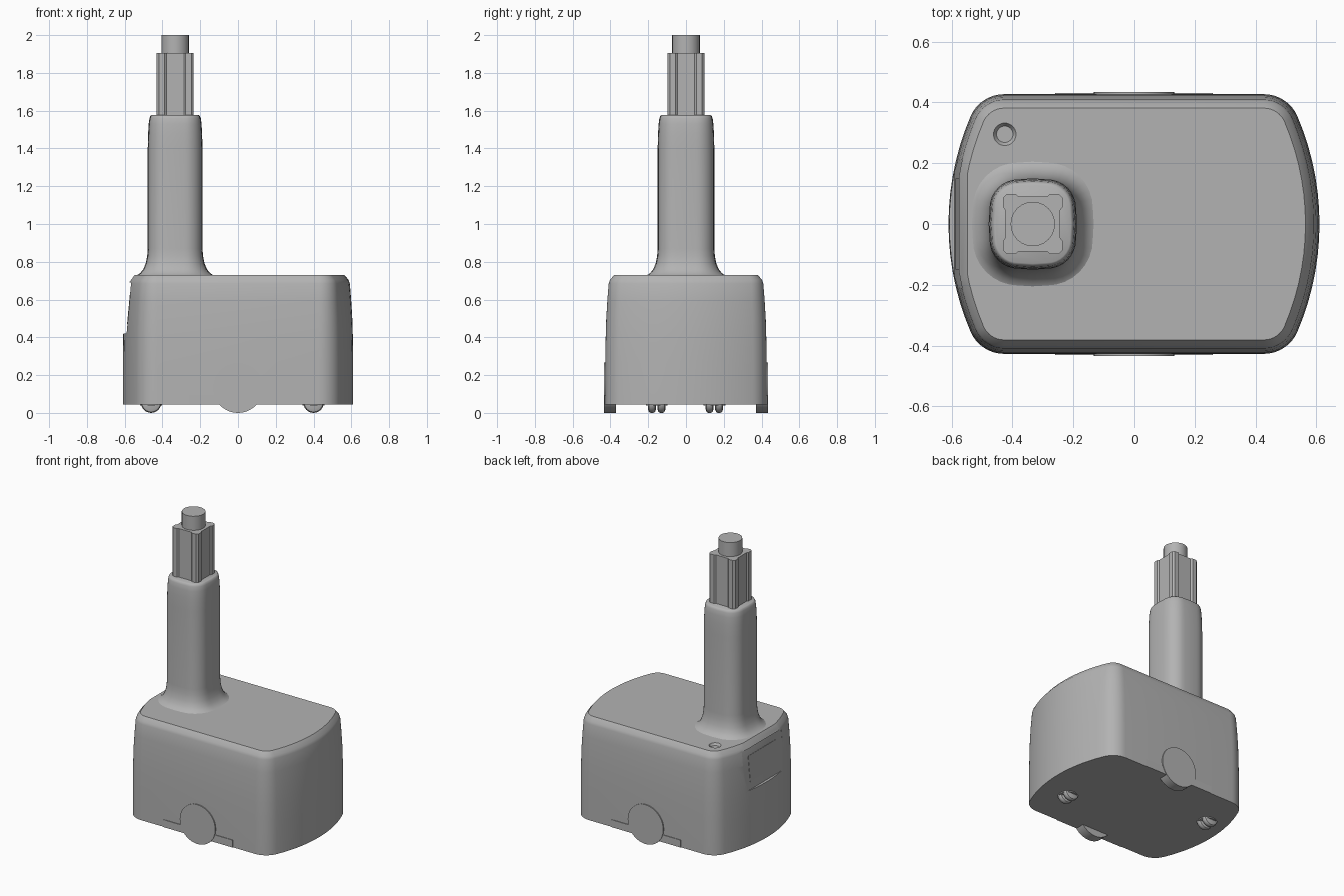
import bpy, bmesh, math
from math import sin, cos, pi

if "Cube" in bpy.data.objects:
    bpy.data.objects.remove(bpy.data.objects["Cube"])

grey = bpy.data.materials.new("light grey")
grey.diffuse_color = (0.45, 0.45, 0.45, 1)
grey.use_nodes = True
grey.node_tree.nodes["Principled BSDF"].inputs["Base Color"].default_value = grey.diffuse_color


def add_object(name, bm, smooth=None):
    bmesh.ops.recalc_face_normals(bm, faces=bm.faces)
    mesh = bpy.data.meshes.new(name)
    bm.to_mesh(mesh)
    bm.free()
    mesh.materials.append(grey)
    ob = bpy.data.objects.new(name, mesh)
    bpy.context.collection.objects.link(ob)
    if smooth:
        shade(ob, smooth)
    return ob


def shade(ob, degrees):
    bpy.ops.object.select_all(action='DESELECT')
    ob.select_set(True)
    bpy.context.view_layer.objects.active = ob
    bpy.ops.object.shade_smooth_by_angle(angle=math.radians(degrees))


def loft(name, rings, smooth=None):
    """Skin a stack of equal-length closed rings and cap both ends."""
    bm = bmesh.new()
    loops = [[bm.verts.new(p) for p in ring] for ring in rings]
    n = len(loops[0])
    for a, b in zip(loops, loops[1:]):
        for i in range(n):
            j = (i + 1) % n
            bm.faces.new((a[i], a[j], b[j], b[i]))
    bm.faces.new(loops[0][::-1])
    bm.faces.new(loops[-1])
    return add_object(name, bm, smooth)


def four_way(quarter):
    """Mirror a quarter outline (from +x towards +y) into a full closed loop."""
    pts = quarter + [(-x, y) for x, y in quarter[::-1]]
    pts += [(-x, -y) for x, y in quarter] + [(x, -y) for x, y in quarter[::-1]]
    out = []
    for p in pts:
        if not out or math.dist(p, out[-1]) > 1e-5:
            out.append(p)
    return out[:-1] if math.dist(out[0], out[-1]) < 1e-5 else out


def turned(name, x, y, z, profile, axis='Y', sides=32, smooth=30):
    """Round part from (radius, position along axis) pairs."""
    rings = []
    for r, h in profile:
        ring = []
        for i in range(sides):
            a = 2 * pi * i / sides
            u, v = r * cos(a), r * sin(a)
            ring.append((x + u, y + h, z + v) if axis == 'Y' else (x + u, y + v, z + h))
        rings.append(ring)
    return loft(name, rings, smooth)


def cut(target, cutter):
    m = target.modifiers.new("cut", 'BOOLEAN')
    m.operation, m.solver, m.object = 'DIFFERENCE', 'EXACT', cutter
    bpy.context.view_layer.objects.active = target
    bpy.ops.object.modifier_apply(modifier=m.name)
    bpy.data.objects.remove(cutter, do_unlink=True)


# Housing: bowed ends, rounded corners, slightly drawn-in sides
def body_outline(inset):
    hx, hy, big, small = 0.61, 0.427, 0.9, 0.12
    ox, cy = hx - big, hy - small
    cx = ox + math.sqrt((big - small) ** 2 - cy ** 2)
    tangent = math.atan2(cy, cx - ox)
    R, r = big - inset, small - inset
    quarter = [(ox + R * cos(tangent * i / 7), R * sin(tangent * i / 7)) for i in range(7)]
    for i in range(9):
        a = tangent + (pi / 2 - tangent) * i / 8
        quarter.append((cx + r * cos(a), cy + r * sin(a)))
    return four_way(quarter)


body_profile = [(0.045, 0), (0.27, 0), (0.4, 0.002), (0.5, 0.005), (0.6, 0.011),
                (0.685, 0.018), (0.703, 0.024), (0.73, 0.046)]
body = loft("housing", [[(x, y, z) for x, y in body_outline(d)] for z, d in body_profile])

# Sloping control recess in the left end and the round dimple on top
recess = [(-0.59, 0.42), (-0.565, 0.69), (-0.575, 0.692), (-0.54, 0.74), (-0.8, 0.74), (-0.8, 0.42)]
cut(body, loft("recess_cutter", [[(x, y, z) for x, z in recess] for y in (-0.21, 0.21)]))
cut(body, turned("dimple_cutter", -0.425, 0.295, 0.73,
                 [(0.027, -0.015), (0.037, 0), (0.037, 0.02)], 'Z'))
shade(body, 25)

# Thin display plate lying on the slope of the recess
def slope_x(z):
    return -0.59 + (z - 0.42) * 0.025 / 0.27


loft("display_plate", [[(slope_x(z) - off, y, z) for y, z in
                        ((-0.15, 0.47), (0.15, 0.47), (0.15, 0.64), (-0.15, 0.64))]
                       for off in (-0.004, 0.002)])

# Column with flared foot and softened top
CX = -0.333


def column_outline(grow):
    r = 0.095 + grow
    quarter = [(0.145 + grow, 0)]
    for i in range(9):
        a = pi / 2 * i / 8
        quarter.append((0.047 + r * cos(a), 0.052 + r * sin(a)))
    return four_way(quarter + [(0, 0.15 + grow)])


column_profile = [(0.725, 0.065), (0.73, 0.055), (0.74, 0.04), (0.76, 0.024), (0.79, 0.011),
                  (0.83, 0.003), (0.87, 0), (1.4, 0), (1.48, -0.002), (1.53, -0.005),
                  (1.56, -0.009), (1.572, -0.014), (1.576, -0.02)]
loft("column", [[(CX + x, y, z) for x, y in column_outline(g)] for z, g in column_profile], 35)

# Square coupling with shallow grooves down each side, and the round pin on it
quarter = [(0.09, 0), (0.09, 0.046), (0.098, 0.056), (0.098, 0.086),
           (0.086, 0.098), (0.056, 0.098), (0.046, 0.09), (0, 0.09)]
loft("square_coupling", [[(CX + x, y, z) for x, y in four_way(quarter)] for z in (1.57, 1.905)])
turned("top_pin", CX, 0, 0, [(0.073, 1.9), (0.073, 2.0)], 'Z', 24)

# Drive wheels and the low skirt plates beside them
for side, label in ((-1, "front"), (1, "back")):
    turned(label + "_drive_wheel", 0, 0, 0.133,
           [(0.133, side * 0.37), (0.133, side * 0.434)], 'Y', 48)
    skirt = [(-0.26, 0.045), (0.26, 0.045), (0.26, 0.095), (-0.26, 0.095)]
    loft(label + "_skirt_plate", [[(x, side * y, z) for x, z in skirt] for y in (0.42, 0.431)])

# Twin-wheel casters with their mounting discs
for x, y, label in ((0.4, -0.155, "right"), (-0.46, 0.15, "left")):
    for k, s in (("inner", -1), ("outer", 1)):
        h = y + s * 0.025
        turned(f"{label}_{k}_caster", x, h, 0.054,
               [(0.035, -0.021), (0.049, -0.016), (0.054, -0.006),
                (0.054, 0.006), (0.049, 0.016), (0.035, 0.021)], 'Y', 24, 40)
    turned(label + "_caster_mount", x, y, 0, [(0.058, 0.038), (0.058, 0.05)], 'Z', 24)
